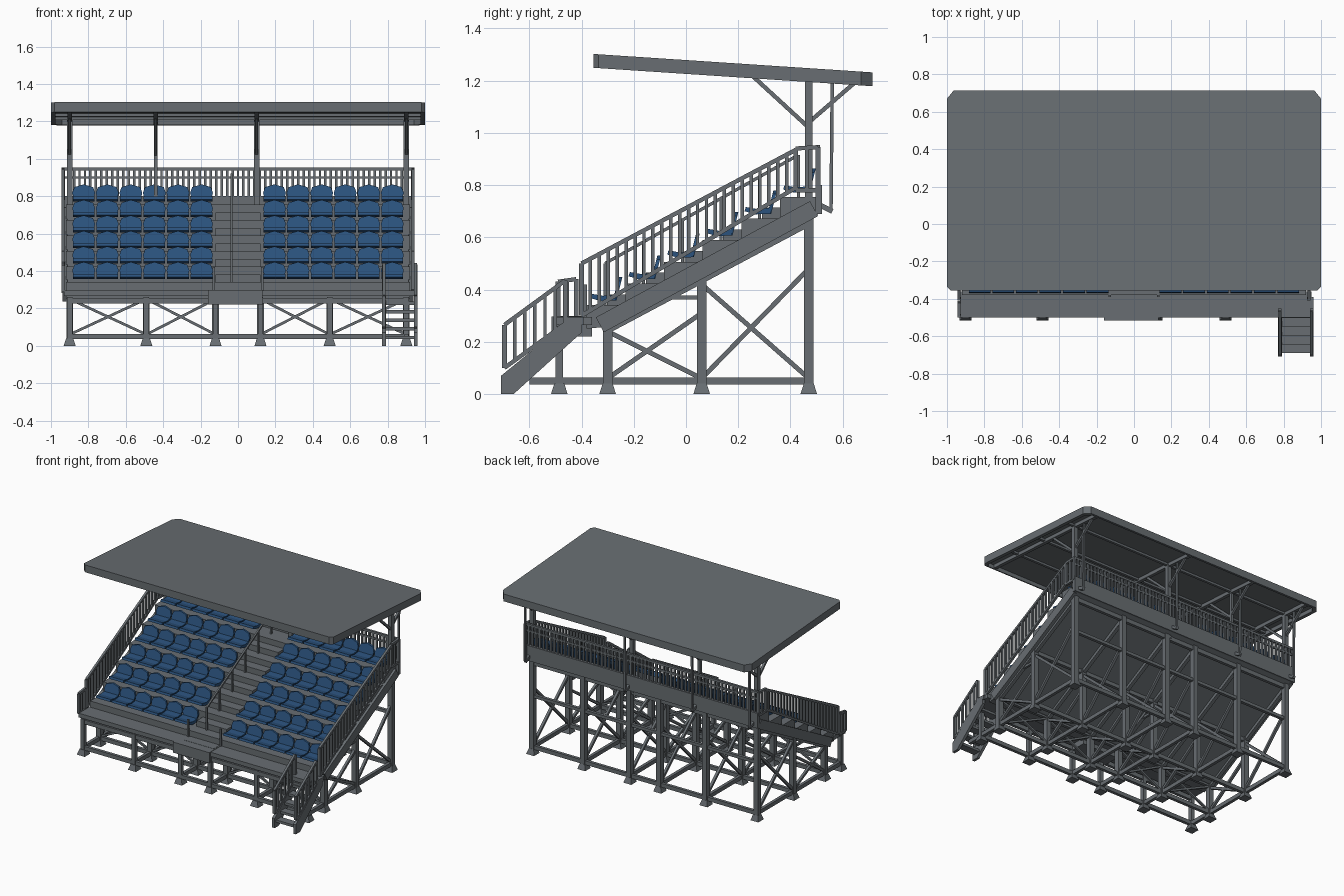
import bpy, bmesh, math
from mathutils import Vector, Matrix

if "Cube" in bpy.data.objects:
    bpy.data.objects.remove(bpy.data.objects["Cube"])


def material(name, rgb):
    m = bpy.data.materials.new(name)
    m.diffuse_color = (*rgb, 1)
    m.use_nodes = True
    m.node_tree.nodes["Principled BSDF"].inputs["Base Color"].default_value = m.diffuse_color
    return m


STEEL = material("steel grey", (0.138, 0.155, 0.168))
BLUE = material("seat blue", (0.024, 0.085, 0.205))


class Part:
    """Collects simple shapes into one named object."""
    def __init__(self, name, mat):
        self.name, self.mat, self.bm = name, mat, bmesh.new()

    def box(self, x0, x1, y0, y1, z0, z1):
        m = Matrix.Translation(((x0 + x1) / 2, (y0 + y1) / 2, (z0 + z1) / 2)) \
            @ Matrix.Diagonal((x1 - x0, y1 - y0, z1 - z0, 1))
        bmesh.ops.create_cube(self.bm, size=1, matrix=m)

    def bar(self, a, b, w=0.02, h=None):
        a, b = Vector(a), Vector(b)
        d = b - a
        up = Vector((0, 0, 1)) if abs(d.normalized().z) < 0.99 else Vector((0, 1, 0))
        side = d.cross(up).normalized()
        top = side.cross(d).normalized()
        rot = Matrix((side, d.normalized(), top)).transposed().to_4x4()
        m = Matrix.Translation((a + b) / 2) @ rot @ Matrix.Diagonal((w, d.length, h or w, 1))
        bmesh.ops.create_cube(self.bm, size=1, matrix=m)

    def prism(self, pts, offset):
        """Extrude a closed 3D outline along an offset."""
        f = self.bm.faces.new([self.bm.verts.new(p) for p in pts])
        r = bmesh.ops.extrude_face_region(self.bm, geom=[f], use_keep_orig=True)
        bmesh.ops.translate(self.bm, vec=offset,
                            verts=[v for v in r["geom"] if isinstance(v, bmesh.types.BMVert)])

    def done(self):
        bmesh.ops.recalc_face_normals(self.bm, faces=self.bm.faces)
        me = bpy.data.meshes.new(self.name)
        self.bm.to_mesh(me)
        self.bm.free()
        me.materials.append(self.mat)
        ob = bpy.data.objects.new(self.name, me)
        bpy.context.collection.objects.link(ob)
        return ob


ROWS, DY, DZ, Y0, Z0 = 6, 0.148, 0.083, -0.38, 0.34
XS = (-0.9, -0.49, -0.12, 0.12, 0.49, 0.9)
LEGS = ((-0.485, 0.26), (-0.3, 0.28), (0.06, 0.46), (0.47, 0.68))

# stepped seating deck with sloped underside
deck = Part("stepped_deck", STEEL)
prof = [(Y0, 0.25)]
for i in range(ROWS):
    prof += [(Y0 + DY * i, Z0 + DZ * i), (Y0 + DY * (i + 1), Z0 + DZ * i)]
prof += [(0.508, 0.69), (0.47, 0.67), (-0.28, 0.26)]
deck.prism([(-0.92, y, z) for y, z in prof], (1.84, 0, 0))
deck.done()

# sloped side stringers
stringer = Part("side_stringers", STEEL)
for x in (-0.925, 0.925):
    stringer.bar((x, -0.33, 0.265), (x, 0.49, 0.71), 0.025, 0.065)
stringer.done()

# half steps in the aisle
aisle = Part("aisle_steps", STEEL)
for i in range(ROWS):
    y, z = Y0 + DY * i, Z0 + DZ * i
    aisle.box(-0.12, 0.12, y - 0.07, y + 0.01, z - DZ, z - DZ / 2)
aisle.done()

# front walkway and central landing
walk = Part("front_walkway", STEEL)
walk.box(-0.93, 0.95, -0.5, -0.36, 0.265, 0.295)
walk.box(-0.16, 0.13, -0.515, -0.36, 0.22, 0.297)
walk.done()

# fascia behind the top row
fascia = Part("back_fascia", STEEL)
fascia.box(-0.94, 0.94, 0.495, 0.52, 0.69, 0.80)
fascia.done()

# bucket seats
seats = Part("seats", BLUE)
for i in range(ROWS):
    y, z = Y0 + DY * i + 0.012, Z0 + DZ * i + 0.006
    for block in (-0.825, 0.195):
        for k in range(6):
            x = block + k * 0.126
            seats.prism([(x - 0.058, yy, zz) for yy, zz in
                         ((y, z + 0.022), (y + 0.005, z + 0.038), (y + 0.05, z + 0.03),
                          (y + 0.1, z + 0.035), (y + 0.1, z + 0.012), (y + 0.04, z + 0.01))],
                        (0.116, 0, 0))
            seats.prism([(x + a, y + 0.088 + b * 0.25, z + 0.012 + b) for a, b in
                         ((-0.05, 0), (0.05, 0), (0.061, 0.045), (0.05, 0.075),
                          (0, 0.09), (-0.05, 0.075), (-0.061, 0.045))], (0, 0.014, 0))
seats.done()

# support legs with flared feet
legs = Part("support_legs", STEEL)
for x in XS:
    for y, top in LEGS:
        w = 0.014 if y < -0.4 else 0.018
        legs.box(x - w, x + w, y - w, y + w, 0.03, top)
        m = Matrix.Translation((x, y, 0.02)) @ Matrix.Rotation(math.pi / 4, 4, "Z")
        bmesh.ops.create_cone(legs.bm, cap_ends=True, segments=4, radius1=0.045,
                              radius2=0.027, depth=0.04, matrix=m)
legs.done()

# horizontal beams between the legs
beams = Part("frame_beams", STEEL)
for x in XS:
    beams.bar((x, -0.6 if x == 0.9 else -0.485, 0.05), (x, 0.47, 0.05), 0.022, 0.028)
    beams.bar((x, -0.3, 0.25), (x, 0.47, 0.66), 0.025, 0.035)
    beams.bar((x, -0.12, 0.38 - 0.01), (x, 0.06, 0.38 - 0.01), 0.016)
for y, top in LEGS:
    beams.bar((-0.9, y, 0.05), (0.9, y, 0.05), 0.022, 0.028)
    beams.bar((-0.9, y, top - 0.02), (0.9, y, top - 0.02), 0.022, 0.03)
beams.bar((-0.9, 0.47, 0.42), (0.9, 0.47, 0.42), 0.022)
beams.done()

# cross bracing: front bays and every side frame
brace = Part("cross_braces", STEEL)
for (xa, xb) in zip(XS, XS[1:]):
    if xa != -0.12:
        brace.bar((xa, -0.3, 0.06), (xb, -0.3, 0.25), 0.014)
        brace.bar((xa, -0.3, 0.25), (xb, -0.3, 0.06), 0.014)
for x in XS:
    for (ya, ta), (yb, tb) in zip(LEGS[1:], LEGS[2:]):
        brace.bar((x, ya, 0.06), (x, yb, tb - 0.2 if tb > 0.6 else tb - 0.15), 0.018)
        brace.bar((x, ya, ta - 0.04), (x, yb, 0.06), 0.018)
brace.done()


# railing made of a top rail, bottom rail, posts and balusters
def railing(part, a, b, lo_a, lo_b, gap=0.038, bal=0.013):
    a, b = Vector(a), Vector(b)
    low = [Vector((p.x, p.y, z)) for p, z in ((a, lo_a), (b, lo_b))]
    part.bar(a, b, 0.016)
    part.bar(low[0], low[1], 0.016)
    n = max(2, round((b - a).length / gap))
    for i in range(n + 1):
        t = i / n
        w = 0.018 if i in (0, n) else bal
        part.bar(low[0].lerp(low[1], t), a.lerp(b, t), w)


rails = Part("side_railings", STEEL)
for x in (-0.935, 0.935):
    railing(rails, (x, -0.4, 0.5), (x, 0.42, 0.935), 0.30, 0.79)
    railing(rails, (x, 0.42, 0.94), (x, 0.505, 0.945), 0.78, 0.78)
railing(rails, (-0.935, -0.49, 0.43), (-0.935, -0.42, 0.44), 0.29, 0.29)
rails.done()

back = Part("back_railing", STEEL)
railing(back, (-0.935, 0.505, 0.945), (0.935, 0.505, 0.945), 0.79, 0.79, 0.029)
back.bar((-0.935, 0.505, 0.90), (0.935, 0.505, 0.90), 0.012)
back.done()

# aisle handrail
hand = Part("aisle_handrail", STEEL)
hand.bar((-0.035, -0.31, 0.50), (-0.035, 0.43, 0.915), 0.012)
for i in range(ROWS):
    y, z = Y0 + DY * i + 0.07, Z0 + DZ * i
    hand.bar((-0.035, y, z), (-0.035, y, z + 0.16), 0.012)
for x in (-0.13, 0.13):
    hand.bar((x, -0.385, 0.29), (x, -0.385, 0.42), 0.012)
hand.done()

# access stairs
stairs = Part("access_stairs", STEEL)
for i in range(6):
    y, z = -0.69 + i * 0.047, 0.035 + i * 0.046
    stairs.box(0.785, 0.945, y, y + 0.055, z, z + 0.018)
stairs.box(0.77, 0.96, -0.46, -0.39, 0.265, 0.295)
for x in (0.78, 0.95):
    stairs.prism([(x - 0.01, y, z) for y, z in
                  ((-0.708, 0), (-0.66, 0), (-0.40, 0.235), (-0.40, 0.28), (-0.45, 0.28),
                   (-0.708, 0.07))], (0.02, 0, 0))
    railing(stairs, (x, -0.695, 0.265), (x, -0.462, 0.435), 0.10, 0.27, 0.045)
stairs.done()

# roof slab: tilted plate with rim
SL = -0.066


def rz(y):
    """Height of the roof's upper face."""
    return 1.302 + SL * (y + 0.355)


roof = Part("roof_plate", STEEL)
outline = [(-1, -0.335), (-0.98, -0.355), (0.98, -0.355), (1, -0.335),
           (1, 0.67), (0.965, 0.713), (-0.965, 0.713), (-1, 0.67)]
roof.prism([(x, y, rz(y) - 0.025) for x, y in outline], (0, 0, 0.025))
roof.done()
rim = Part("roof_rim", STEEL)
for (xa, ya), (xb, yb) in zip(outline, outline[1:] + outline[:1]):
    a, b = Vector((xa, ya, 0)), Vector((xb, yb, 0))
    pts = [a, b, b * 0.975, a * 0.975]
    rim.prism([(p.x, p.y, rz(p.y) - 0.053) for p in pts], (0, 0, 0.04))
rim.done()

# rafters and purlins under the roof
POSTS = (-0.9, -0.44, 0.1, 0.9)
raft = Part("roof_rafters", STEEL)
for x in POSTS:
    raft.bar((x, -0.34, rz(-0.34) - 0.035), (x, 0.69, rz(0.69) - 0.035), 0.025, 0.03)
for y in (-0.1, 0.17, 0.47):
    raft.bar((-0.98, y, rz(y) - 0.032), (0.98, y, rz(y) - 0.032), 0.018)
raft.done()

# roof posts with angled braces
posts = Part("roof_posts", STEEL)
for x in POSTS:
    w = 0.01 if x == -0.44 else 0.015
    posts.box(x - w, x + w, 0.47 - w, 0.47 + w, 0.66, rz(0.47) - 0.03)
    posts.bar((x, 0.47, 1.02), (x, 0.25, rz(0.25) - 0.04), 0.016)
    posts.bar((x, 0.47, 1.04), (x, 0.65, rz(0.65) - 0.04), 0.016)
    # rear tie and its foot
    posts.bar((x, 0.555, 0.70), (x, 0.56, rz(0.56) - 0.03), 0.013)
    posts.bar((x, 0.50, 0.73), (x, 0.56, 0.70), 0.02)
posts.done()
